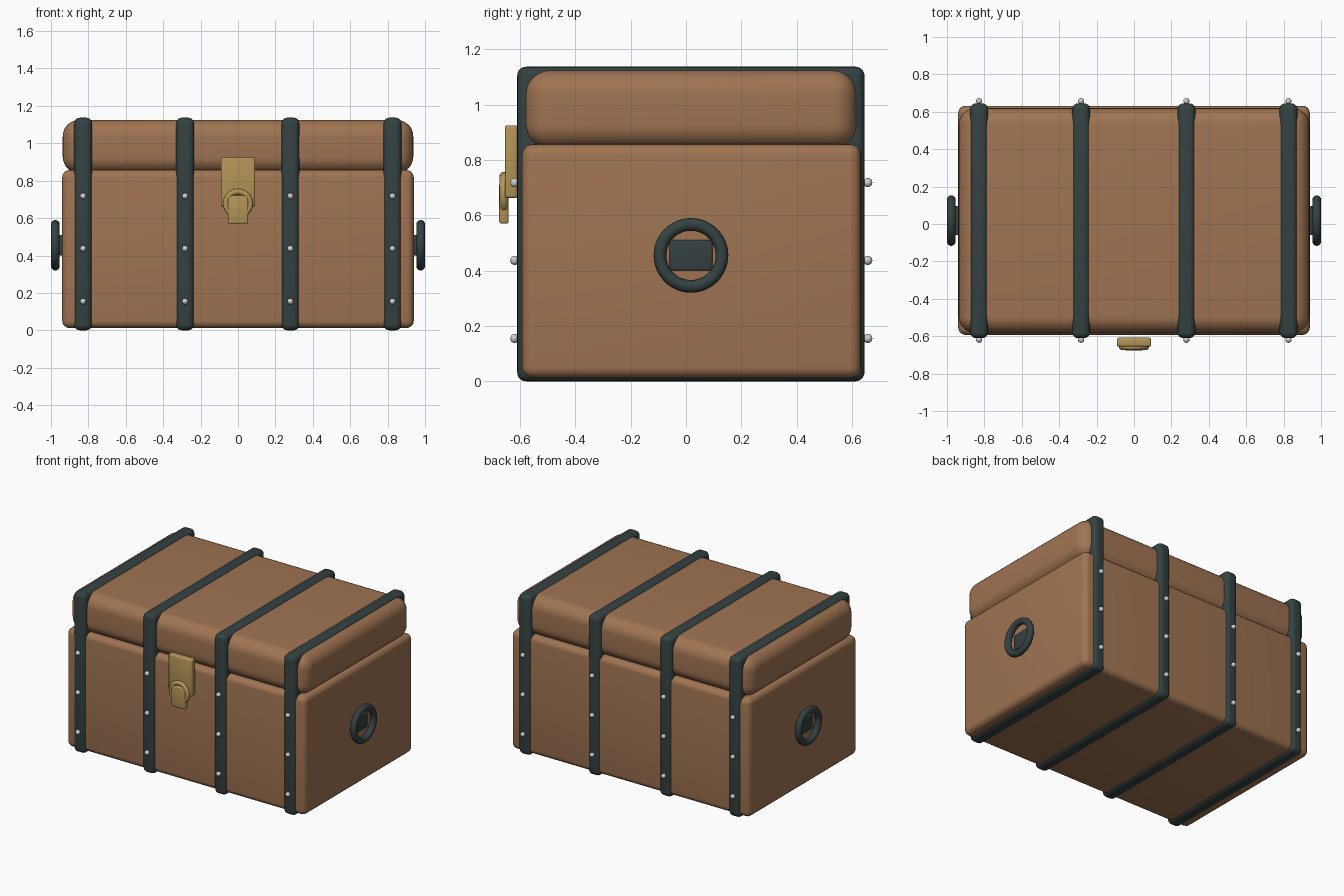
import bpy, math

if "Cube" in bpy.data.objects:
    bpy.data.objects.remove(bpy.data.objects["Cube"])

def material(name, rgb):
    m = bpy.data.materials.new(name)
    m.diffuse_color = (*rgb, 1)
    m.use_nodes = True
    m.node_tree.nodes["Principled BSDF"].inputs["Base Color"].default_value = m.diffuse_color
    return m

WOOD = material("brown_wood", (0.35, 0.175, 0.085))
IRON = material("dark_iron", (0.035, 0.053, 0.053))
BRASS = material("brass", (0.45, 0.30, 0.095))
STEEL = material("pale_steel", (0.60, 0.62, 0.62))

def finish(name, mat, angle=40):
    o = bpy.context.object
    o.name = name
    o.data.materials.append(mat)
    bpy.ops.object.shade_smooth_by_angle(angle=math.radians(angle))
    return o

# rounded box given by its low and high corners
def box(name, lo, hi, bevel, mat, segments=5):
    bpy.ops.mesh.primitive_cube_add(size=1, location=[(a + b) / 2 for a, b in zip(lo, hi)])
    o = bpy.context.object
    o.scale = [b - a for a, b in zip(lo, hi)]
    bpy.ops.object.transform_apply(location=False, rotation=False, scale=True)
    mod = o.modifiers.new("round", 'BEVEL')
    mod.width, mod.segments = bevel, segments
    bpy.ops.object.modifier_apply(modifier="round")
    return finish(name, mat)

def ring(name, loc, rot, major, minor, mat):
    bpy.ops.mesh.primitive_torus_add(location=loc, rotation=rot, major_radius=major,
                                     minor_radius=minor, major_segments=48, minor_segments=16)
    return finish(name, mat, 60)

CY = 0.018  # chest centre in y

# wooden chest
box("chest_body", (-0.94, -0.593, 0.012), (0.94, 0.632, 0.857), 0.04, WOOD)
box("chest_lid", (-0.937, -0.582, 0.84), (0.937, 0.619, 1.125), 0.088, WOOD, 8)

# iron straps with rivets on front and back
for i, x in enumerate((-0.828, -0.283, 0.28, 0.826)):
    box(f"strap_{i}", (x - 0.048, -0.61, 0), (x + 0.048, 0.645, 1.137), 0.032, IRON)
    for side, y in (("front", -0.619), ("back", 0.657)):
        for j, z in enumerate((0.155, 0.437, 0.718)):
            bpy.ops.mesh.primitive_uv_sphere_add(segments=16, ring_count=10, radius=0.0165,
                                                 location=(x, y, z))
            finish(f"rivet_{side}_{i}_{j}", STEEL, 60)

# ring handles on both ends
for side, s in (("left", -1), ("right", 1)):
    ring(f"handle_ring_{side}", (s * 0.977, CY, 0.455), (0, math.pi / 2, 0), 0.112, 0.023, IRON)
    a, b = sorted((s * 0.92, s * 0.958))
    box(f"handle_mount_{side}", (a, CY - 0.078, 0.40), (b, CY + 0.078, 0.51), 0.008, IRON, 3)

# brass latch
box("latch_plate", (-0.092, -0.655, 0.662), (0.092, -0.608, 0.925), 0.01, BRASS, 3)
ring("latch_ring", (0, -0.658, 0.677), (math.pi / 2, 0, 0), 0.064, 0.016, BRASS)
box("latch_hasp", (-0.054, -0.675, 0.57), (0.054, -0.641, 0.72), 0.008, BRASS, 3)
